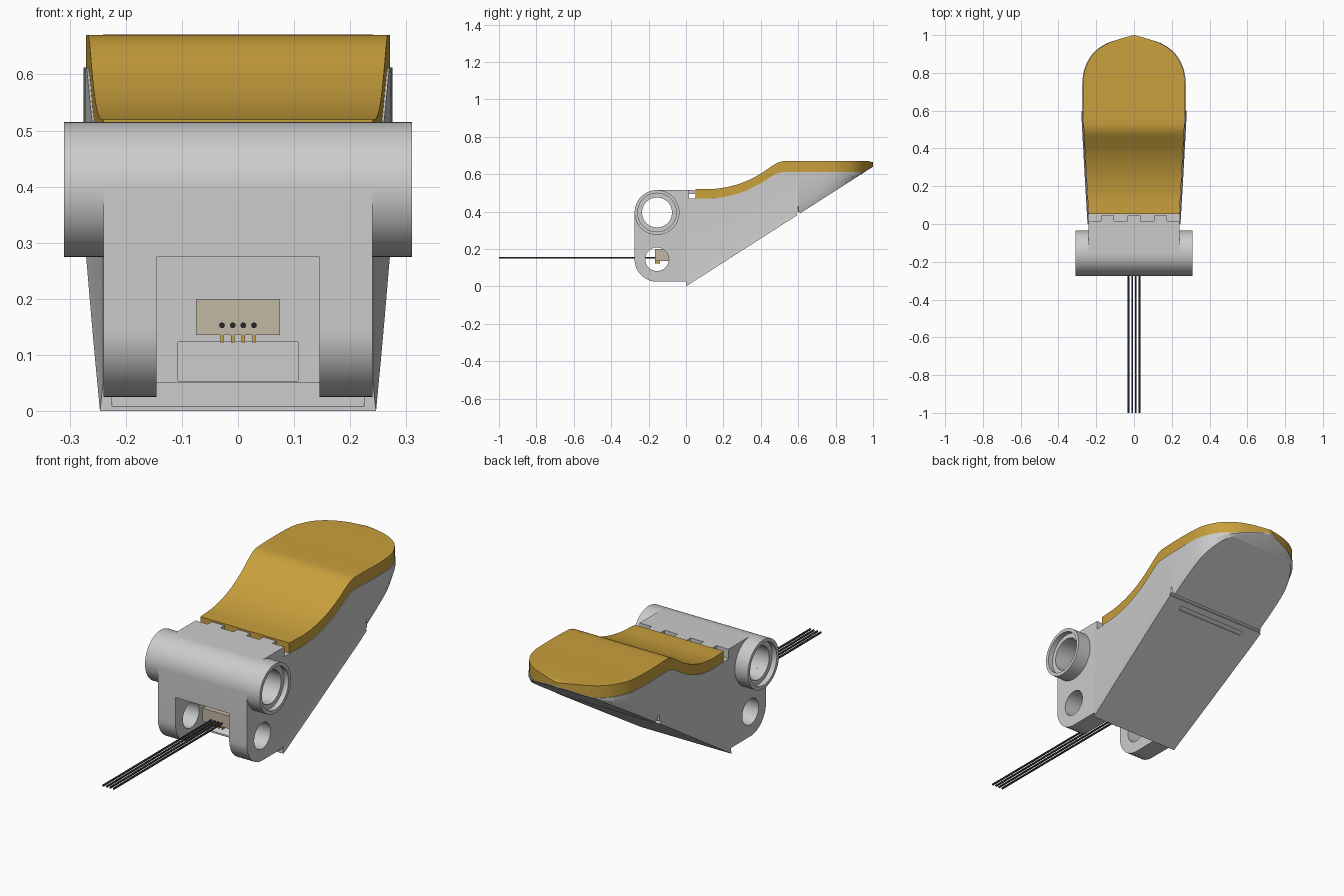
import bpy, bmesh, math
from mathutils import Matrix

if "Cube" in bpy.data.objects:
    bpy.data.objects.remove(bpy.data.objects["Cube"])


def material(name, rgb):
    m = bpy.data.materials.new(name)
    m.diffuse_color = (*rgb, 1)
    m.use_nodes = True
    m.node_tree.nodes["Principled BSDF"].inputs["Base Color"].default_value = m.diffuse_color
    return m


GOLD = material("gold", (0.58, 0.35, 0.045))
BEIGE = material("beige", (0.54, 0.48, 0.37))
BLACK = material("black", (0.02, 0.022, 0.025))


def add(name, bm, mat=None):
    bmesh.ops.recalc_face_normals(bm, faces=bm.faces)
    me = bpy.data.meshes.new(name)
    bm.to_mesh(me)
    bm.free()
    ob = bpy.data.objects.new(name, me)
    bpy.context.collection.objects.link(ob)
    if mat:
        me.materials.append(mat)
    return ob


def loft(name, rings, mat=None, closed=False):
    """Skin a list of equal-length point rings."""
    bm = bmesh.new()
    vs = [[bm.verts.new(p) for p in r] for r in rings]
    n = len(vs[0])
    for i in range(len(vs) if closed else len(vs) - 1):
        a, b = vs[i], vs[(i + 1) % len(vs)]
        for j in range(n):
            k = (j + 1) % n
            bm.faces.new((a[j], a[k], b[k], b[j]))
    if not closed:
        bm.faces.new(vs[0])
        bm.faces.new(vs[-1])
    return add(name, bm, mat)


def prism(name, profile, x0, x1, mat=None):
    """Extrude a (y, z) outline along x."""
    return loft(name, [[(x, y, z) for y, z in profile] for x in (x0, x1)], mat)


def box(name, x0, x1, y0, y1, z0, z1, mat=None):
    return prism(name, [(y0, z0), (y1, z0), (y1, z1), (y0, z1)], x0, x1, mat)


def arc(cy, cz, r, a0, a1, n):
    angles = [math.radians(a0 + (a1 - a0) * i / n) for i in range(n + 1)]
    return [(cy + r * math.cos(a), cz + r * math.sin(a)) for a in angles]


def cut(ob, *cutters):
    bpy.context.view_layer.objects.active = ob
    for c in cutters:
        c.hide_render = True
        m = ob.modifiers.new("cut", 'BOOLEAN')
        m.operation, m.solver, m.object = 'DIFFERENCE', 'EXACT', c
        bpy.ops.object.modifier_apply(modifier=m.name)
        bpy.data.objects.remove(c)


def curve(pts):
    """Smooth Hermite function through (y, value) points."""
    def slope(i):
        a, b = pts[max(i - 1, 0)], pts[min(i + 1, len(pts) - 1)]
        return (b[1] - a[1]) / (b[0] - a[0])

    def f(y):
        i = max(k for k in range(len(pts) - 1) if k == 0 or pts[k][0] <= y)
        (xa, va), (xb, vb) = pts[i], pts[i + 1]
        h = xb - xa
        t = (y - xa) / h
        return ((2*t**3 - 3*t*t + 1) * va + (t**3 - 2*t*t + t) * h * slope(i)
                + (3*t*t - 2*t**3) * vb + (t**3 - t*t) * h * slope(i + 1))
    return f


width = curve([(0, .237), (.2, .249), (.4, .26), (.55, .268), (.7, .271), (.8, .264),
               (.86, .242), (.91, .207), (.95, .152), (.975, .09), (1, .003)])
pad_top = curve([(0, .52), (.1, .52), (.16, .522), (.25, .538), (.33, .566), (.4, .603),
                 (.47, .65), (.5, .665), (.53, .67), (.7, .67), (.97, .67), (1, .664)])
seat = curve([(0, .47), (.1, .47), (.16, .472), (.25, .488), (.33, .516), (.4, .552),
              (.47, .595), (.5, .608), (.53, .612), (.7, .612), (1, .612)])


def slope_z(y):
    return .64 * y


def seat_z(y):
    return max(seat(y), slope_z(y) + .006)


def stations(a, n=64):
    return [a + (1 - a) * (1 - (1 - i / n) ** 1.4) for i in range(n + 1)]


# foot pad
rings = []
for y in stations(.052):
    w, t, b = width(y), pad_top(y), seat_z(y)
    rings.append([(-w, y, b), (w, y, b), (w, y, t), (-w, y, t)])
pad = loft("foot_pad", rings, GOLD)

# wedge body with flared cover sides in front and chamfered toe behind
rings = []
for y in sorted(stations(0) + [.598, .602]):
    w, t, b = width(y) + .004 * (y < .97), seat_z(y), slope_z(y)
    m = b + min(.045, (t - b) * .5)
    wb = w + .005 if y < .6 else max(w - .014, w * .5)
    rings.append([(-wb, y, b), (wb, y, b), (w, y, m), (w, y, t), (-w, y, t), (-w, y, m)])
body = loft("wedge_body", rings)


def floor_y(z):
    return (z - .008) / .64


def slope_slot(y0, y1, depth, half):
    """Cutter sunk square into the sloped underside."""
    o = -.02
    return prism("cutter", [(y0 - o * .54, slope_z(y0) + o * .84), (y1 - o * .54, slope_z(y1) + o * .84),
                            (y1 - depth * .54, slope_z(y1) + depth * .84),
                            (y0 - depth * .54, slope_z(y0) + depth * .84)], -half, half)


cut(body,
    prism("cutter", [(-.02, .008), (0, .008), (floor_y(.05), .05), (-.02, .05)], -.225, .225),
    prism("cutter", [(-.02, .054), (floor_y(.054), .054), (floor_y(.123), .123), (-.02, .123)],
          -.107, .107),
    slope_slot(.597, .609, .012, .4),
    slope_slot(.555, .573, .008, .19))

# pivot block: rounded front, bored twice, slotted for the connector
CY, CZ, LZ, R = -.155, .395, .145, .12
block = prism("pivot_block",
              arc(CY, CZ, R, 90, 180, 20) + arc(CY, LZ, R, 180, 270, 20)
              + [(0, .025), (0, .42), (.015, .42), (.015, .515)], -.24, .24)
cut(block,
    prism("cutter", arc(CY, CZ, .08, 0, 352.5, 47), -.5, .5),
    prism("cutter", arc(CY, LZ, .063, 0, 352.5, 47), -.5, .5),
    box("cutter", -.145, .145, -.4, .05, -.1, .275))

# stepped barrel ends of the pivot
section = [(.24, .12), (.31, .12), (.31, .103), (.285, .103), (.285, .08), (.24, .08)]
rings = []
for i in range(64):
    a = math.tau * i / 64
    rings.append([(x, CY + r * math.cos(a), CZ + r * math.sin(a)) for x, r in section])
barrel = loft("barrel_ends", rings, closed=True)
mir = barrel.modifiers.new("mirror", 'MIRROR')

# retaining lip tabs over the groove
for i, x in enumerate((-.14, 0, .14)):
    box(f"lip_tab_{i + 1}", x - .035, x + .035, .01, .046, .493, .515)

# connector, pins and wires
box("connector", -.075, .075, -.165, 0, .136, .2, BEIGE)
for i in range(4):
    x = -.0285 + .019 * i
    box(f"pin_{i + 1}", x - .003, x + .003, -.165, -.14, .122, .138, GOLD)
    bm = bmesh.new()
    bmesh.ops.create_cone(bm, cap_ends=True, segments=16, radius1=.005, radius2=.005, depth=.84,
                          matrix=Matrix.Translation((x, -.58, .153)) @ Matrix.Rotation(math.pi / 2, 4, 'X'))
    add(f"wire_{i + 1}", bm, BLACK)

# smooth shading with crisp edges
for ob in bpy.data.objects:
    ob.select_set(True)
bpy.context.view_layer.objects.active = body
bpy.ops.object.shade_smooth_by_angle(angle=math.radians(25))
